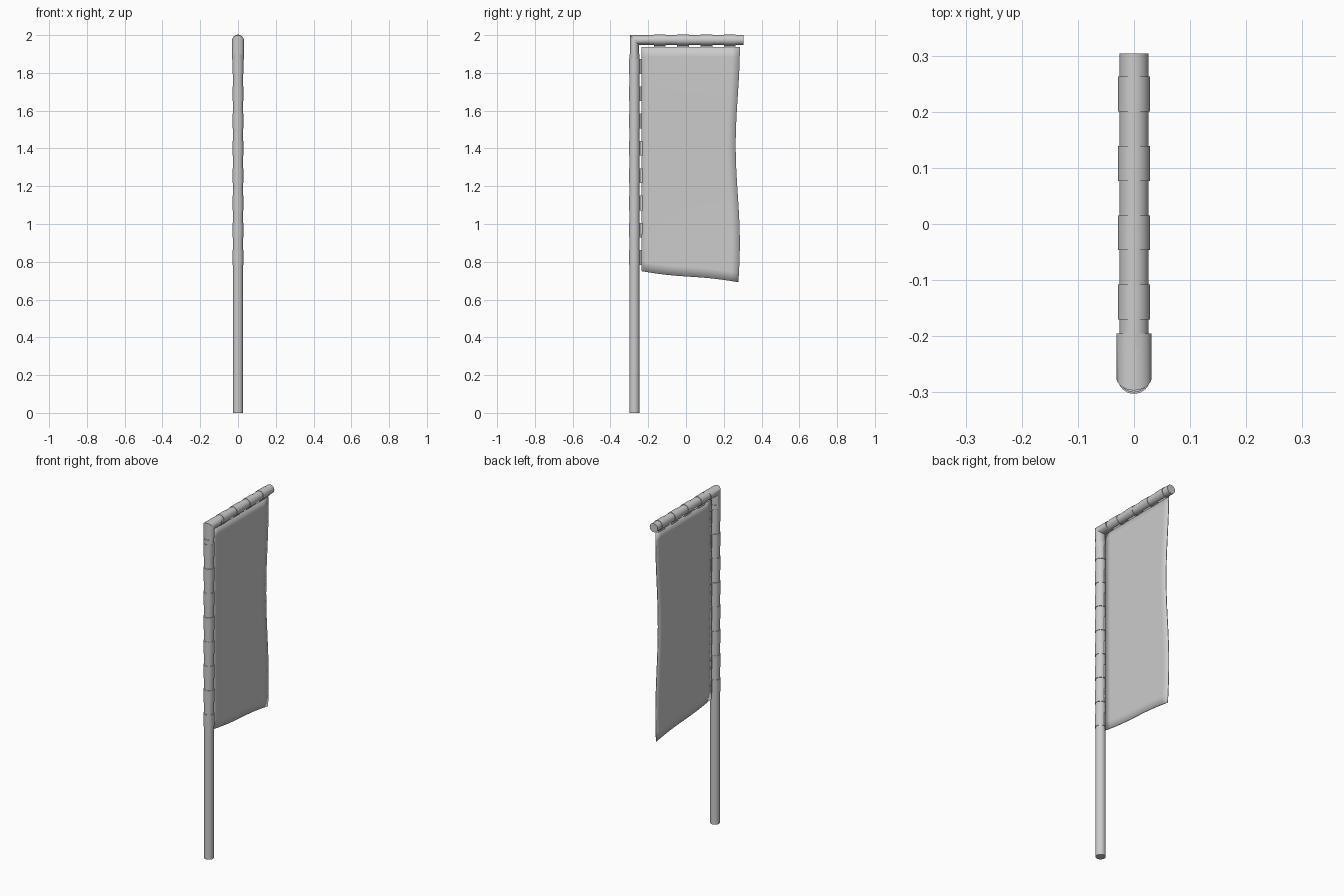
import bpy, bmesh, math
from mathutils import Vector

cube = bpy.data.objects.get("Cube")
if cube:
    bpy.data.objects.remove(cube, do_unlink=True)

grey = bpy.data.materials.new("plain grey")
grey.use_nodes = True
grey.diffuse_color = (0.6, 0.6, 0.6, 1)
grey.node_tree.nodes["Principled BSDF"].inputs["Base Color"].default_value = (0.6, 0.6, 0.6, 1)

POLE_Y, ARM_Z, SEGMENTS = -0.273, 1.974, 32


def finish(name, bm):
    bmesh.ops.recalc_face_normals(bm, faces=bm.faces)
    mesh = bpy.data.meshes.new(name)
    bm.to_mesh(mesh)
    bm.free()
    mesh.materials.append(grey)
    obj = bpy.data.objects.new(name, mesh)
    bpy.context.collection.objects.link(obj)
    bpy.ops.object.select_all(action="DESELECT")
    obj.select_set(True)
    bpy.context.view_layer.objects.active = obj
    bpy.ops.object.shade_smooth_by_angle(angle=math.radians(35))
    return obj


def tube(name, rings):
    """Loft ellipses; each ring is a centre, a side half-width and a cross vector."""
    bm = bmesh.new()
    loops = []
    for centre, side, cross in rings:
        angles = [math.tau * i / SEGMENTS for i in range(SEGMENTS)]
        loops.append([bm.verts.new(Vector(centre) + Vector((side * math.cos(a), 0, 0))
                                   + Vector(cross) * math.sin(a)) for a in angles])
    for a, b in zip(loops, loops[1:]):
        for i in range(SEGMENTS):
            j = (i + 1) % SEGMENTS
            bm.faces.new((a[i], a[j], b[j], b[i]))
    bm.faces.new(loops[0])
    bm.faces.new(loops[-1])
    return finish(name, bm)


def upright(name, low, high, r):
    return tube(name, [((0, POLE_Y, z), r, (0, r, 0)) for z in (low, high)])


def level(name, near, far, r):
    return tube(name, [((0, y, ARM_Z), r, (0, 0, r)) for y in (near, far)])


def plate(name, y0, y1, z0, z1):
    bm = bmesh.new()
    bmesh.ops.create_cube(bm, size=1)
    for v in bm.verts:
        v.co = (v.co.x * 0.004, y0 if v.co.y < 0 else y1, z0 if v.co.z < 0 else z1)
    return finish(name, bm)


# Pole, arm and mitred elbow sleeve
upright("pole", 0, 1.9, 0.027)
level("arm", -0.22, 0.304, 0.026)
t = 0.0235
tube("elbow", [((0, POLE_Y, 1.87), 0.0305, (0, -t, 0)),
               ((0, POLE_Y, ARM_Z), 0.0315, (0, -t, t + 0.002)),
               ((0, -0.195, ARM_Z), 0.0315, (0, 0, t + 0.002))])

# Cloth loops with short tabs to the banner
for i in range(8):
    top = 1.873 - 0.1445 * i
    upright(f"pole_loop_{i + 1}", top - 0.078, top, 0.0295)
    plate(f"pole_tab_{i + 1}", -0.25, -0.23, top - 0.078, top)
for i in range(4):
    start = -0.17 + 0.1235 * i
    level(f"arm_loop_{i + 1}", start, start + 0.062, 0.0285)
    plate(f"arm_tab_{i + 1}", start, start + 0.062, 1.93, 1.952)

# Banner with a wavy free edge and a sagging hem
bm = bmesh.new()
COLS, ROWS = 12, 24
grid = []
for r in range(ROWS + 1):
    v = r / ROWS
    row = []
    for c in range(COLS + 1):
        u = c / COLS
        hem = 0.75 - 0.058 * u - 0.004 * math.sin(math.tau * u)
        z = 1.936 + (hem - 1.936) * v
        edge = 0.274 + 0.011 * math.cos(math.tau * v * 1.2)
        ripple = 0.002 * u * math.sin(math.tau * v * 1.2)
        row.append(bm.verts.new((ripple, -0.235 + (edge + 0.235) * u, z)))
    grid.append(row)
for a, b in zip(grid, grid[1:]):
    for c in range(COLS):
        bm.faces.new((a[c], a[c + 1], b[c + 1], b[c]))
banner = finish("banner", bm)
solid = banner.modifiers.new("cloth thickness", "SOLIDIFY")
solid.thickness = 0.004
solid.offset = 0
